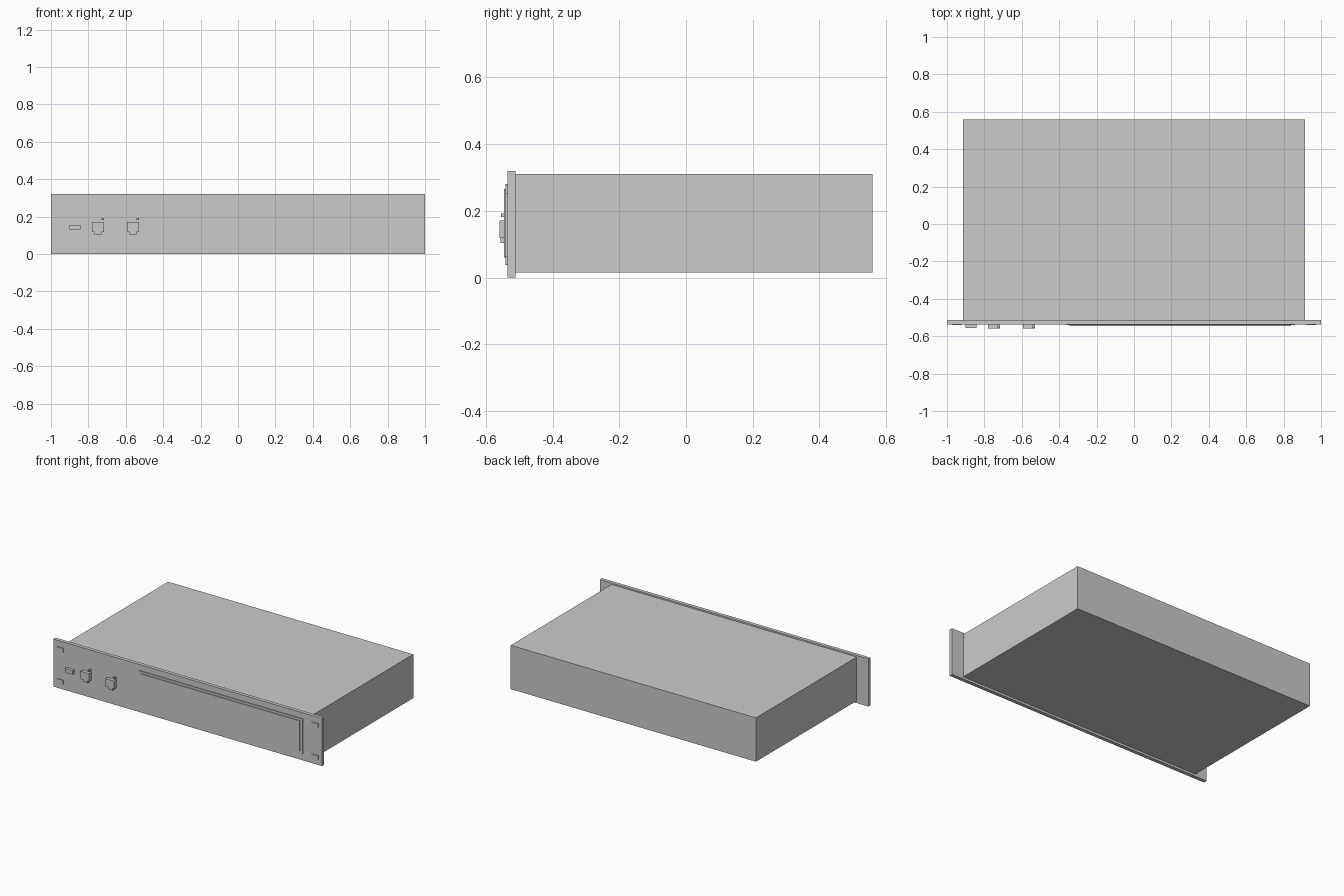
import bpy
import bmesh

if "Cube" in bpy.data.objects:
    bpy.data.objects.remove(bpy.data.objects["Cube"])


def box(name, x0, x1, y0, y1, z0, z1):
    """Axis-aligned box given by its limits."""
    bm = bmesh.new()
    bmesh.ops.create_cube(bm, size=1)
    for v in bm.verts:
        v.co = (x1 if v.co.x > 0 else x0,
                y1 if v.co.y > 0 else y0,
                z1 if v.co.z > 0 else z0)
    mesh = bpy.data.meshes.new(name)
    bm.to_mesh(mesh)
    bm.free()
    obj = bpy.data.objects.new(name, mesh)
    bpy.context.collection.objects.link(obj)
    return obj


def extruded(name, points, y0, y1):
    """Prism from an x-z outline, running from y0 to y1."""
    bm = bmesh.new()
    face = bm.faces.new([bm.verts.new((x, y0, z)) for x, z in points])
    out = bmesh.ops.extrude_face_region(bm, geom=[face])
    for v in out["geom"]:
        if isinstance(v, bmesh.types.BMVert):
            v.co.y = y1
    bmesh.ops.recalc_face_normals(bm, faces=bm.faces)
    mesh = bpy.data.meshes.new(name)
    bm.to_mesh(mesh)
    bm.free()
    obj = bpy.data.objects.new(name, mesh)
    bpy.context.collection.objects.link(obj)
    return obj


FRONT = -0.536   # outer face of the front panel
SINK = -0.53     # small parts are rooted slightly inside the panel

# Chassis and wide rack panel
box("chassis", -0.913, 0.913, -0.512, 0.56, 0.015, 0.31)
box("front_panel", -1, 1, FRONT, -0.512, 0, 0.32)

# Stepped raised plate on the panel
box("display_frame", -0.36, 0.86, -0.541, SINK, 0.045, 0.28)
box("display_plate", -0.345, 0.84, -0.546, SINK, 0.06, 0.265)

# Rack mounting slots in the four corners
for side, cx in (("left", -0.948), ("right", 0.948)):
    for level, cz in (("lower", 0.05), ("upper", 0.265)):
        box(f"mount_slot_{side}_{level}", cx - 0.025, cx + 0.025,
            -0.541, SINK, cz - 0.013, cz + 0.013)

# Small flat port
box("small_port", -0.90, -0.843, -0.557, SINK, 0.13, 0.156)

# Two network sockets with latch notch and status light
for i, cx in enumerate((-0.748, -0.562), 1):
    box(f"socket_{i}", cx - 0.032, cx + 0.032, -0.56, SINK, 0.118, 0.171)
    extruded(f"socket_latch_{i}",
             [(cx - 0.018, 0.125), (cx + 0.018, 0.125), (cx + 0.018, 0.104),
              (cx - 0.018, 0.104)], -0.556, SINK)
    box(f"status_light_{i}", cx + 0.019, cx + 0.032, -0.555, SINK, 0.181, 0.192)
